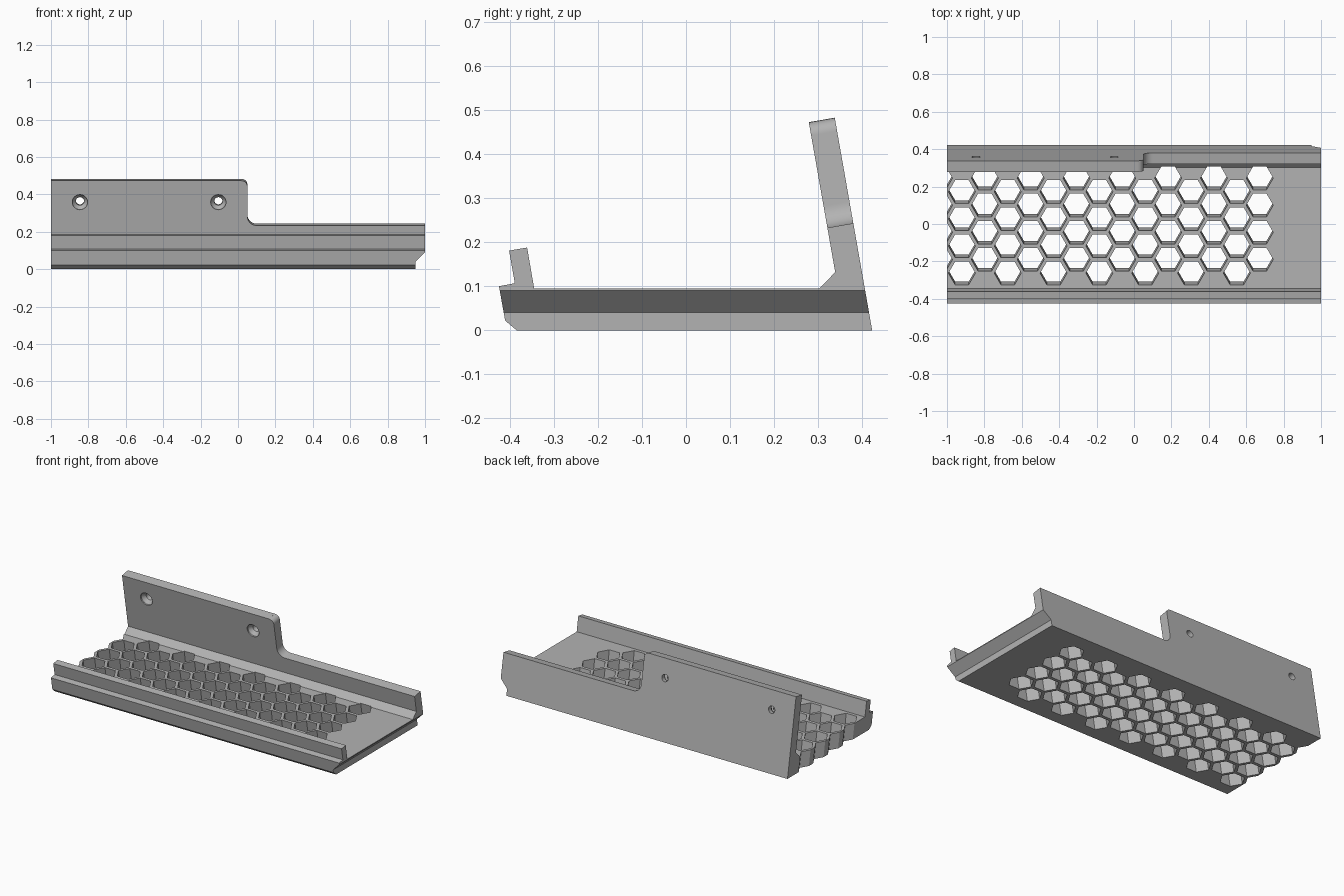
import bpy
import bmesh
from math import sin, cos, tan, radians, pi
from mathutils import Vector

old = bpy.data.objects.get("Cube")
if old:
    bpy.data.objects.remove(old, do_unlink=True)

TILT = radians(10)
X = Vector((1, 0, 0))
UP = Vector((0, -sin(TILT), cos(TILT)))     # direction up the leaning wall
BACK = Vector((0, cos(TILT), sin(TILT)))    # outward normal of the wall
WALL_FOOT = Vector((0, 0.423, 0))

grey = bpy.data.materials.new("plain grey")
grey.use_nodes = True
grey.diffuse_color = (0.45, 0.45, 0.45, 1)
grey.node_tree.nodes["Principled BSDF"].inputs["Base Color"].default_value = (0.45, 0.45, 0.45, 1)


def loft(bm, rings):
    """Closed solid through rings of equal point count."""
    loops = [[bm.verts.new(p) for p in ring] for ring in rings]
    n = len(loops[0])
    for a, b in zip(loops, loops[1:]):
        for i in range(n):
            j = (i + 1) % n
            bm.faces.new((a[i], a[j], b[j], b[i]))
    bm.faces.new(loops[0][::-1])
    bm.faces.new(loops[-1])


def finish(bm, name):
    bmesh.ops.recalc_face_normals(bm, faces=bm.faces)
    mesh = bpy.data.meshes.new(name)
    bm.to_mesh(mesh)
    bm.free()
    mesh.materials.append(grey)
    obj = bpy.data.objects.new(name, mesh)
    bpy.context.collection.objects.link(obj)
    return obj


def arc(cx, cy, r, start, end, steps=8):
    angles = [radians(start + (end - start) * i / steps) for i in range(steps + 1)]
    return [(cx + r * cos(a), cy + r * sin(a)) for a in angles]


def cut(target, cutter):
    cutter.hide_render = True
    mod = target.modifiers.new(cutter.name, 'BOOLEAN')
    mod.operation = 'DIFFERENCE'
    mod.solver = 'EXACT'
    mod.object = cutter
    bpy.ops.object.select_all(action='DESELECT')
    bpy.context.view_layer.objects.active = target
    target.select_set(True)
    bpy.ops.object.modifier_apply(modifier=mod.name)
    bpy.data.objects.remove(cutter, do_unlink=True)


# Tray body: floor, front lip and leaning back wall as one (y, z) section
section = [(-0.385, 0), (0.423, 0), (0.338, 0.483), (0.279, 0.473),
           (0.339, 0.132), (0.303, 0.095), (-0.345, 0.095), (-0.361, 0.188),
           (-0.402, 0.181), (-0.389, 0.107), (-0.425, 0.1), (-0.411, 0.022)]
bm = bmesh.new()
loft(bm, [[(x, y, z) for y, z in section] for x in (-1, 1)])
tray = finish(bm, "vented_tray")

# Wall step: removes the upper wall on the left half, with rounded corners
outline = ([(1.1, 0.247)] + arc(0.10, 0.297, 0.05, 270, 180)
           + arc(0.02, 0.46, 0.03, 0, 90) + [(0.02, 0.6), (1.1, 0.6)])
bm = bmesh.new()
loft(bm, [[WALL_FOOT + X * x + UP * s + BACK * d for x, s in outline]
          for d in (-0.2, 0.1)])
cut(tray, finish(bm, "wall_step_cutter"))

# Bevelled lower edge at the left end
bevel = [(0.95, -0.1), (0.95, 0.04), (1.0, 0.09), (1.1, 0.09), (1.1, -0.1)]
bm = bmesh.new()
loft(bm, [[(x, y, z) for x, z in bevel] for y in (-0.6, 0.6)])
cut(tray, finish(bm, "end_bevel_cutter"))

# Honeycomb vents, leaning parallel to the wall; the first column opens the edge
bm = bmesh.new()
for col in range(-1, 14):
    for row in range(4):
        cx = -0.92 + 0.1225 * col
        cy = (0.245 if col % 2 else 0.172) - 0.145 * row
        rings = []
        for z in (-0.05, 0.16):
            shift = (0.095 - z) * tan(TILT)
            rings.append([(cx + 0.072 * cos(k * pi / 3),
                           cy + shift + 0.072 * sin(k * pi / 3), z) for k in range(6)])
        loft(bm, rings)
cut(tray, finish(bm, "vent_cutter"))

# Countersunk screw holes through the tall part of the wall
bm = bmesh.new()
for cx in (-0.845, -0.105):
    rings = []
    for d, r in ((-0.08, 0.041), (-0.052, 0.041), (-0.03, 0.022), (0.05, 0.022)):
        mid = WALL_FOOT + X * cx + UP * 0.374 + BACK * d
        rings.append([mid + X * x + UP * s for x, s in arc(0, 0, r, 0, 360, 32)[:-1]])
    loft(bm, rings)
cut(tray, finish(bm, "screw_hole_cutter"))

bpy.ops.object.shade_smooth_by_angle(angle=radians(25))
